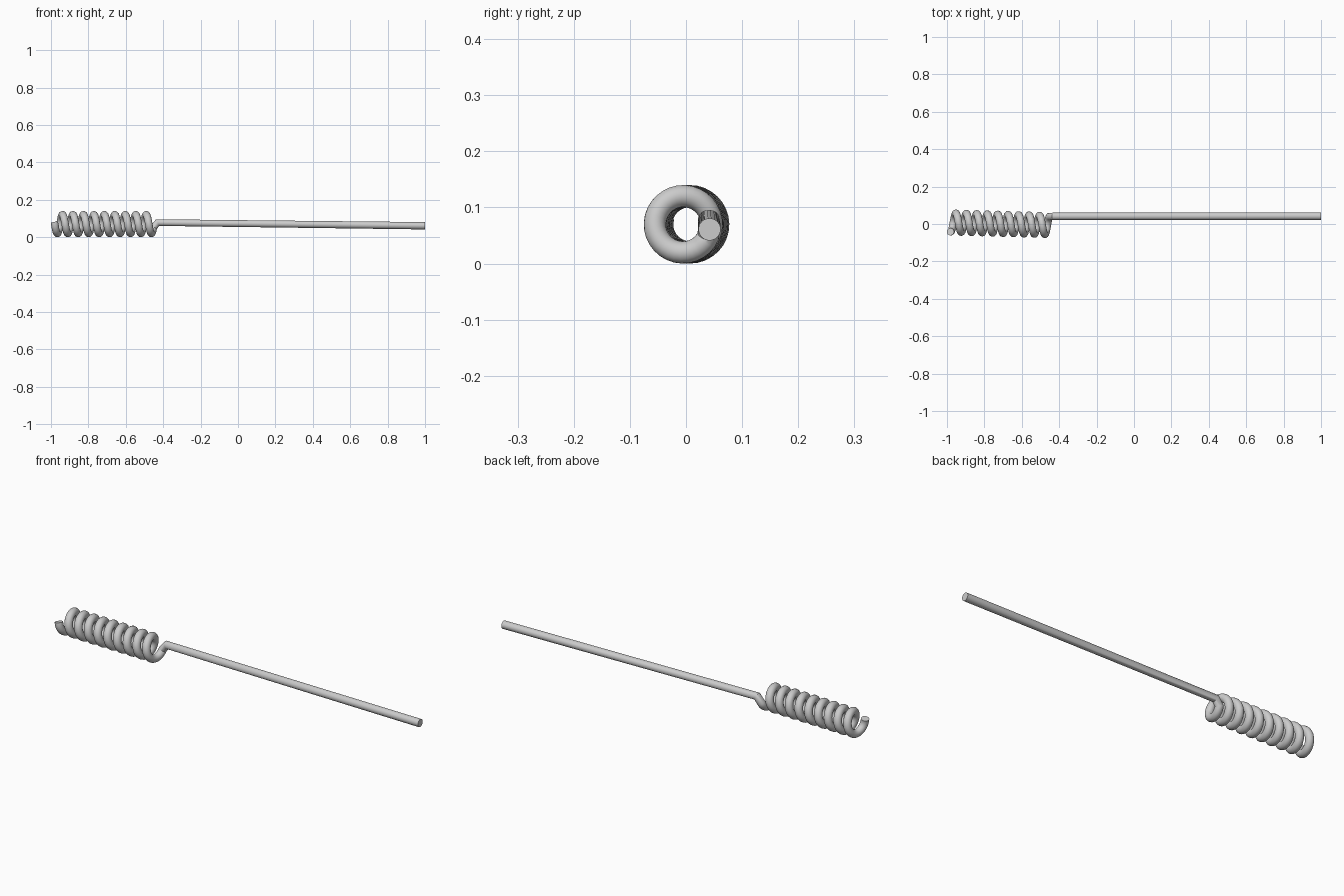
import bpy
from math import sin, cos, pi

if "Cube" in bpy.data.objects:
    bpy.data.objects.remove(bpy.data.objects["Cube"])

WIRE_R = 0.0198      # wire thickness
COIL_R = 0.0502      # helix centreline radius
PITCH = 0.0559       # x advance per turn
X_BOTTOM = -0.966    # x where the first turn touches the ground
SEGS = 32            # steps per turn


def helix(angle):
    """Point on the coil; angle 0 is the first ground contact."""
    x = X_BOTTOM + PITCH * angle / (2 * pi)
    drift = 0.008 - 0.014 * (x + 0.98) / 0.53   # coil axis leans slightly in y
    return (x, drift + COIL_R * sin(angle), 0.07 - COIL_R * cos(angle))


# Coil centreline: nine and a bit turns
start, end = -pi / 2 - 0.2, 9 * 2 * pi + 1.15
n = int((end - start) / (2 * pi) * SEGS)
path = [helix(start + (end - start) * i / n) for i in range(n + 1)]

# Kink out of the coil, then the long straight leg
path += [(-0.43, 0.041, 0.078), (0.999, 0.042, 0.061)]

# Round wire swept along the path
curve = bpy.data.curves.new("coiled_wire", "CURVE")
curve.dimensions = "3D"
curve.bevel_depth = WIRE_R
curve.bevel_resolution = 8
curve.use_fill_caps = True
spline = curve.splines.new("POLY")
spline.points.add(len(path) - 1)
for point, co in zip(spline.points, path):
    point.co = (*co, 1)

wire = bpy.data.objects.new("coiled_wire", curve)
bpy.context.collection.objects.link(wire)
bpy.context.view_layer.objects.active = wire
wire.select_set(True)
bpy.ops.object.convert(target="MESH")
bpy.ops.object.shade_smooth_by_angle(angle=0.6)
